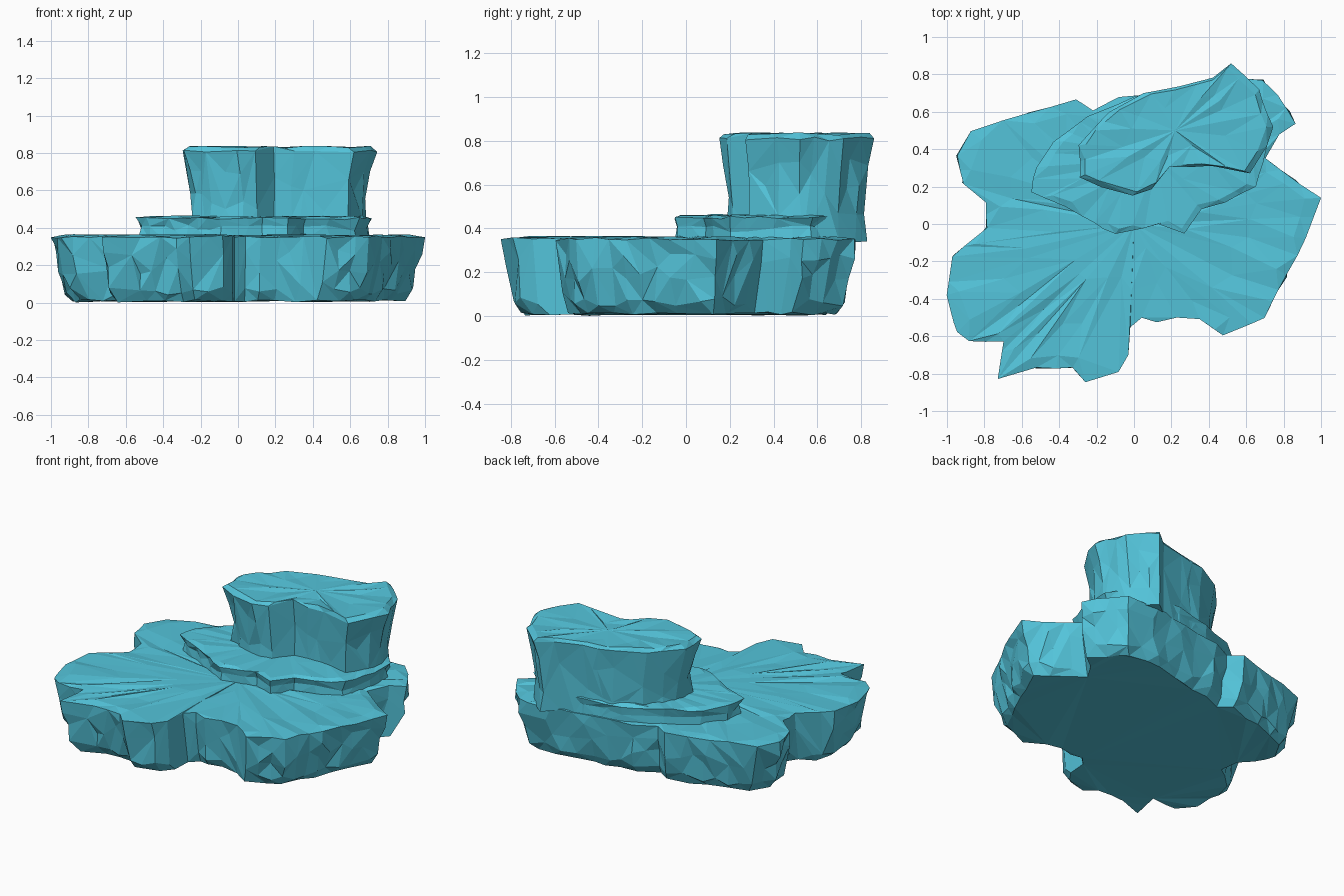
import bpy, bmesh, random
from mathutils import Vector

if "Cube" in bpy.data.objects:
    bpy.data.objects.remove(bpy.data.objects["Cube"])

random.seed(7)

mat = bpy.data.materials.new("cyan rock")
mat.diffuse_color = (0.087, 0.55, 0.70, 1)
mat.use_nodes = True
mat.node_tree.nodes["Principled BSDF"].inputs["Base Color"].default_value = mat.diffuse_color


def resample(points, step):
    """Split long outline edges, keeping every corner."""
    out = []
    for i, p in enumerate(points):
        a, b = Vector(p), Vector(points[(i + 1) % len(points)])
        n = max(1, round((b - a).length / step))
        out += [a.lerp(b, k / n) for k in range(n)]
    return out


def rock(name, outline, centre, levels, jitter, keep):
    """Loft an outline through (z, scale, roughness) levels, then decimate to uneven facets."""
    c = Vector(centre)
    pts = resample(outline, 0.08)
    bm = bmesh.new()
    rings = []
    for z, s, r in levels:
        ring = []
        for p in pts:
            q = c + (p - c) * (s + random.uniform(-1, 0.6) * jitter * r)
            dz = random.uniform(-1, 1) * 0.02 * r
            ring.append(bm.verts.new((q.x, q.y, max(0, z + dz))))
        rings.append(ring)
    n = len(pts)
    for lo, hi in zip(rings, rings[1:]):
        for i in range(n):
            j = (i + 1) % n
            bm.faces.new((lo[i], lo[j], hi[j], hi[i]))
    # caps
    bm.faces.new(rings[0][::-1])
    top = bm.verts.new((c.x, c.y, levels[-1][0]))
    for i in range(n):
        bm.faces.new((rings[-1][i], rings[-1][(i + 1) % n], top))
    bmesh.ops.triangulate(bm, faces=bm.faces[:])
    bmesh.ops.recalc_face_normals(bm, faces=bm.faces[:])
    me = bpy.data.meshes.new(name)
    bm.to_mesh(me)
    bm.free()
    me.materials.append(mat)
    ob = bpy.data.objects.new(name, me)
    bpy.context.collection.objects.link(ob)
    dec = ob.modifiers.new("uneven facets", 'DECIMATE')
    dec.ratio = keep
    return ob


# wide base slab
base = [(-.73, -.83), (-.55, -.77), (-.33, -.77), (-.26, -.85), (-.08, -.79), (-.03, -.71),
        (-.02, -.55), (.04, -.50), (.12, -.53), (.22, -.50), (.35, -.51), (.48, -.60),
        (.70, -.50), (.78, -.35), (.88, -.15), (.95, 0), (1.0, .14), (.80, .28),
        (.70, .35), (.78, .48), (.87, .54), (.79, .67), (.69, .77), (.50, .78),
        (.30, .74), (.10, .70), (-.07, .68), (-.22, .61), (-.31, .67), (-.55, .60),
        (-.87, .50), (-.95, .36), (-.92, .22), (-.80, .12), (-.79, -.02), (-.97, -.17),
        (-1.0, -.38), (-.95, -.58), (-.89, -.63), (-.70, -.63)]
rock("base_slab", base, (0, 0),
     [(.01, .89, .4), (.06, .94, 1), (.17, .97, 1), (.27, .99, 1), (.35, 1.0, .3),
      (.358, .93, .3), (.355, .7, .4), (.36, .4, .3)], .025, .5)

# thin middle ledge
ledge = [(-.55, .17), (-.35, .08), (-.10, -.06), (-.02, -.04), (.13, .0), (.27, -.05),
         (.36, .08), (.50, .12), (.65, .20), (.71, .40), (.72, .58), (.55, .74),
         (.25, .73), (0, .68), (-.25, .58), (-.42, .45), (-.53, .30)]
rock("middle_ledge", ledge, (.12, .35),
     [(.33, .98, .2), (.40, .97, .8), (.45, 1.0, .4), (.458, .92, .3), (.46, .6, .2)], .03, .6)

# tall block at the back
block = [(-.29, .25), (-.18, .20), (0, .15), (.09, .18), (.19, .30), (.40, .31),
         (.62, .27), (.71, .42), (.74, .52), (.67, .72), (.52, .86), (.42, .78),
         (.25, .74), (.05, .70), (-.13, .60), (-.23, .50), (-.29, .42)]
rock("tall_block", block, (.22, .50),
     [(.34, .92, .3), (.46, .90, .8), (.58, .91, .9), (.70, .95, .9), (.81, 1.0, .4),
      (.832, .94, .3), (.83, .6, .4)], .04, .5)
